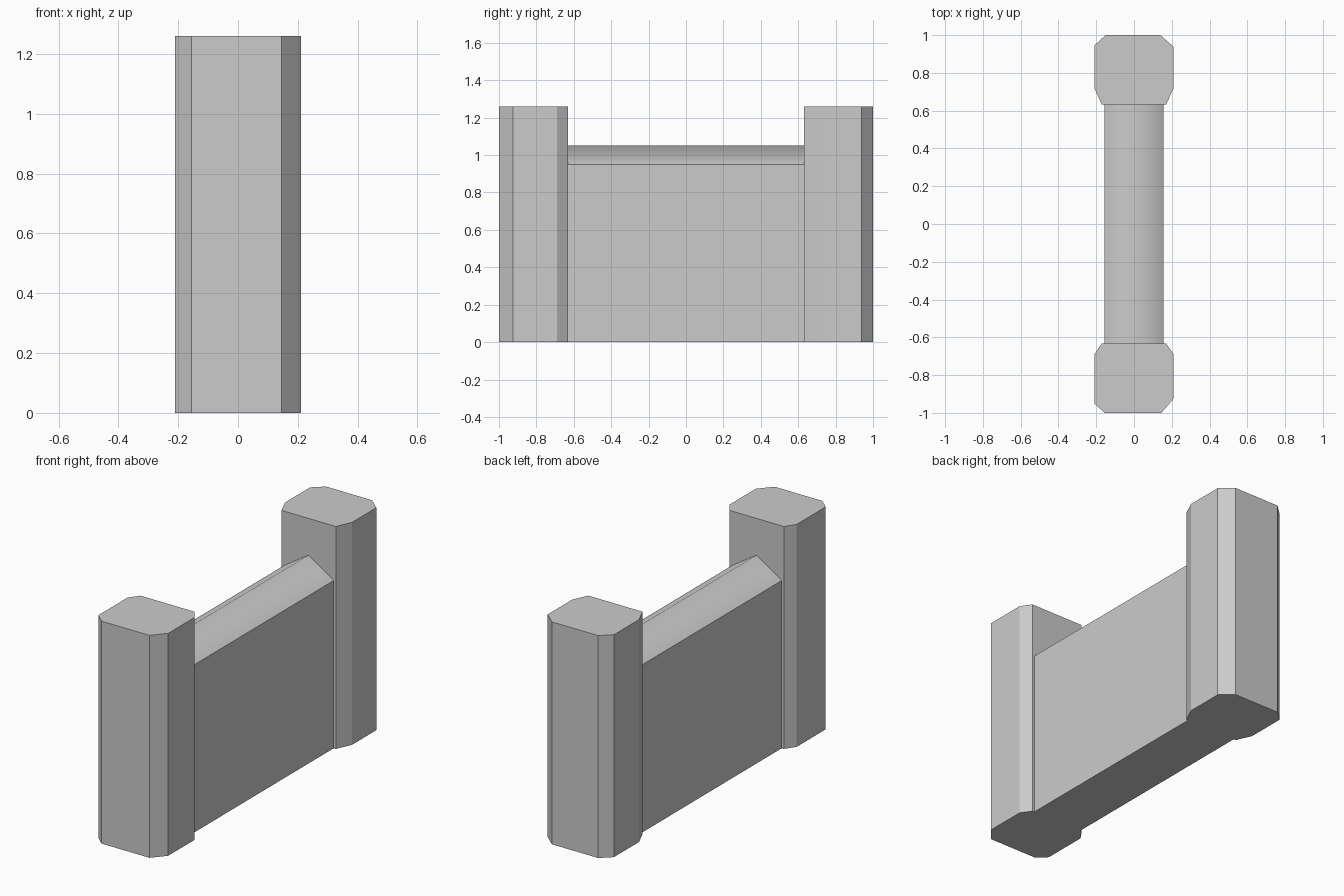
import bpy, bmesh

if "Cube" in bpy.data.objects:
    bpy.data.objects.remove(bpy.data.objects["Cube"])

PILLAR_H = 1.26
WALL_HALF = 0.632


def make_object(name, bm):
    bmesh.ops.recalc_face_normals(bm, faces=bm.faces)
    mesh = bpy.data.meshes.new(name)
    bm.to_mesh(mesh)
    bm.free()
    obj = bpy.data.objects.new(name, mesh)
    bpy.context.collection.objects.link(obj)
    return obj


def prism(name, profile, offset):
    """Extrude a closed profile of 3D points along offset."""
    bm = bmesh.new()
    face = bm.faces.new([bm.verts.new(p) for p in profile])
    geom = bmesh.ops.extrude_face_region(bm, geom=[face], use_keep_orig=True)["geom"]
    verts = [g for g in geom if isinstance(g, bmesh.types.BMVert)]
    bmesh.ops.translate(bm, verts=verts, vec=offset)
    return make_object(name, bm)


# Pillars: irregularly chipped octagons
front = [(-0.155, -1.0), (0.145, -1.0), (0.21, -0.925), (0.21, -0.69),
         (0.17, -0.632), (-0.17, -0.632), (-0.21, -0.69), (-0.21, -0.95)]
back = [(-0.15, 1.0), (0.14, 1.0), (0.21, 0.938), (0.21, 0.72),
        (0.17, 0.632), (-0.17, 0.632), (-0.21, 0.72), (-0.21, 0.945)]
for name, outline in (("front_pillar", front), ("back_pillar", back)):
    prism(name, [(x, y, 0) for x, y in outline], (0, 0, PILLAR_H))

# Wall with a softly shaded pitched coping
section = [(-0.157, 0), (0.157, 0), (0.157, 0.95), (0, 1.052), (-0.157, 0.95)]
wall = prism("wall", [(x, -WALL_HALF, z) for x, z in section],
             (0, 2 * WALL_HALF, 0))

# Smooth only the two sloping coping faces; the eaves stay sharp
for poly in wall.data.polygons:
    poly.use_smooth = 0.1 < poly.normal.z < 0.99
for edge in wall.data.edges:
    a, b = (wall.data.vertices[i].co for i in edge.vertices)
    edge.use_edge_sharp = not (a.z > 1 and b.z > 1)
